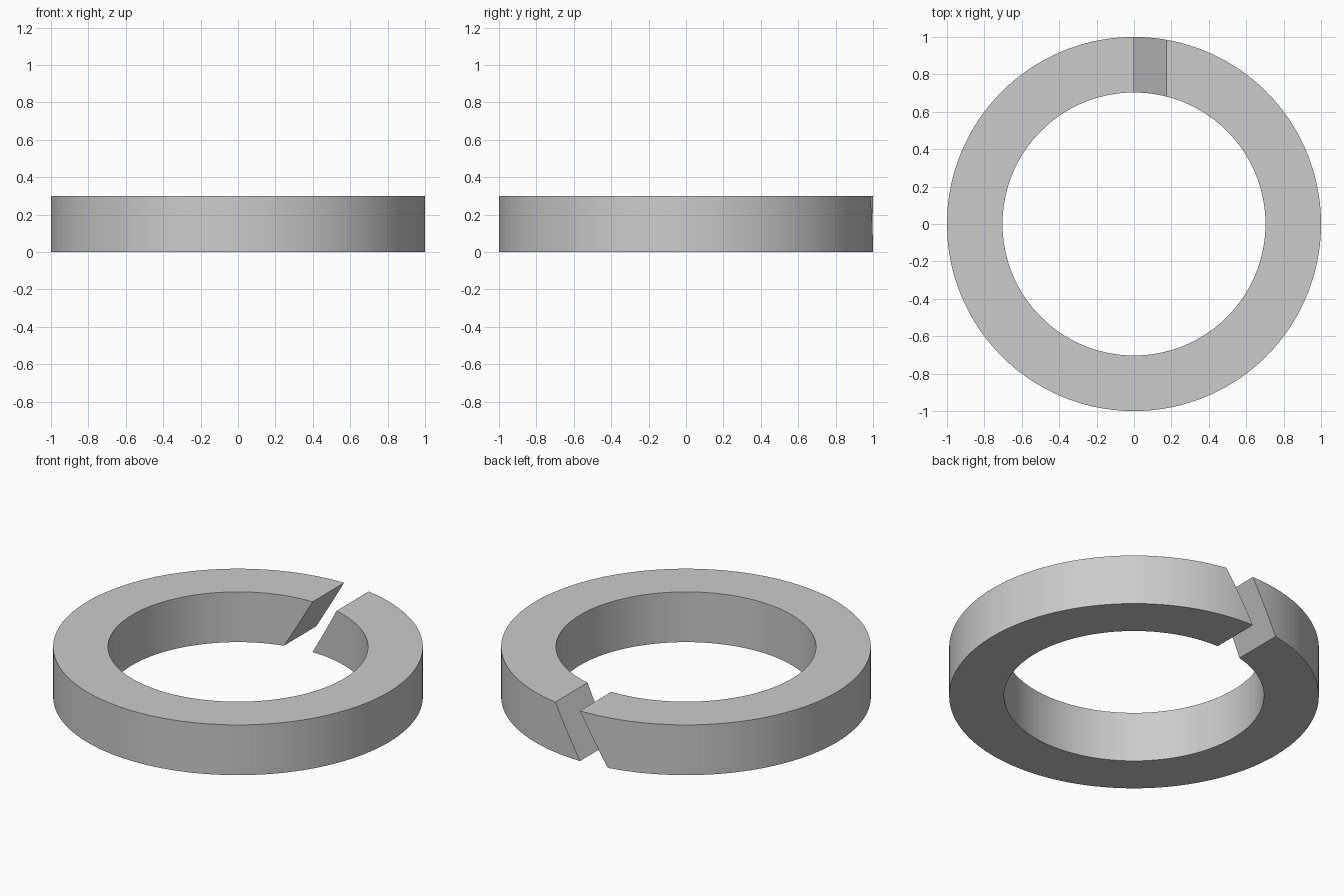
import bpy, bmesh
from math import sin, cos, tan, pi, radians

if "Cube" in bpy.data.objects:
    bpy.data.objects.remove(bpy.data.objects["Cube"])

R_OUT, R_IN, H, SEG = 1.0, 0.703, 0.30, 256
SLOT = 0.173                       # slot width along x
SLOPE = tan(radians(30))           # sideways lean of the slot per unit height


def mesh_object(name, bm):
    bmesh.ops.recalc_face_normals(bm, faces=bm.faces)
    me = bpy.data.meshes.new(name)
    bm.to_mesh(me)
    bm.free()
    ob = bpy.data.objects.new(name, me)
    bpy.context.collection.objects.link(ob)
    return ob


# Ring: rectangular section swept round z
bm = bmesh.new()
section = [(R_IN, 0), (R_OUT, 0), (R_OUT, H), (R_IN, H)]
loops = [[bm.verts.new((r * cos(a), r * sin(a), z)) for r, z in section]
         for a in (2 * pi * i / SEG for i in range(SEG))]
for i in range(SEG):
    p, q = loops[i], loops[(i + 1) % SEG]
    for k in range(4):
        m = (k + 1) % 4
        bm.faces.new((p[k], p[m], q[m], q[k]))
ring = mesh_object("split_washer", bm)

# Slanted slot cutter at the back: a leaning prism
bm = bmesh.new()
outline = [(x + SLOPE * (z - H), z) for x, z in
           [(0, -0.1), (SLOT, -0.1), (SLOT, H + 0.1), (0, H + 0.1)]]
face = bm.faces.new([bm.verts.new((x, 0.5, z)) for x, z in outline])
ext = bmesh.ops.extrude_face_region(bm, geom=[face])["geom"]
bmesh.ops.translate(bm, vec=(0, 0.7, 0),
                    verts=[g for g in ext if isinstance(g, bmesh.types.BMVert)])
# the starting face stays as the near cap of the prism
if not any(all(abs(v.co.y - 0.5) < 1e-6 for v in f.verts) for f in bm.faces):
    bmesh.ops.holes_fill(bm, edges=bm.edges)
cutter = mesh_object("slot_cutter", bm)
cutter.hide_render = True

# Cut the slot, then drop the cutter
mod = ring.modifiers.new("slot", "BOOLEAN")
mod.operation = "DIFFERENCE"
mod.solver = "EXACT"
mod.object = cutter
bpy.context.view_layer.objects.active = ring
ring.select_set(True)
bpy.ops.object.modifier_apply(modifier=mod.name)
bpy.data.objects.remove(cutter)
bpy.ops.object.shade_smooth_by_angle(angle=radians(30))
